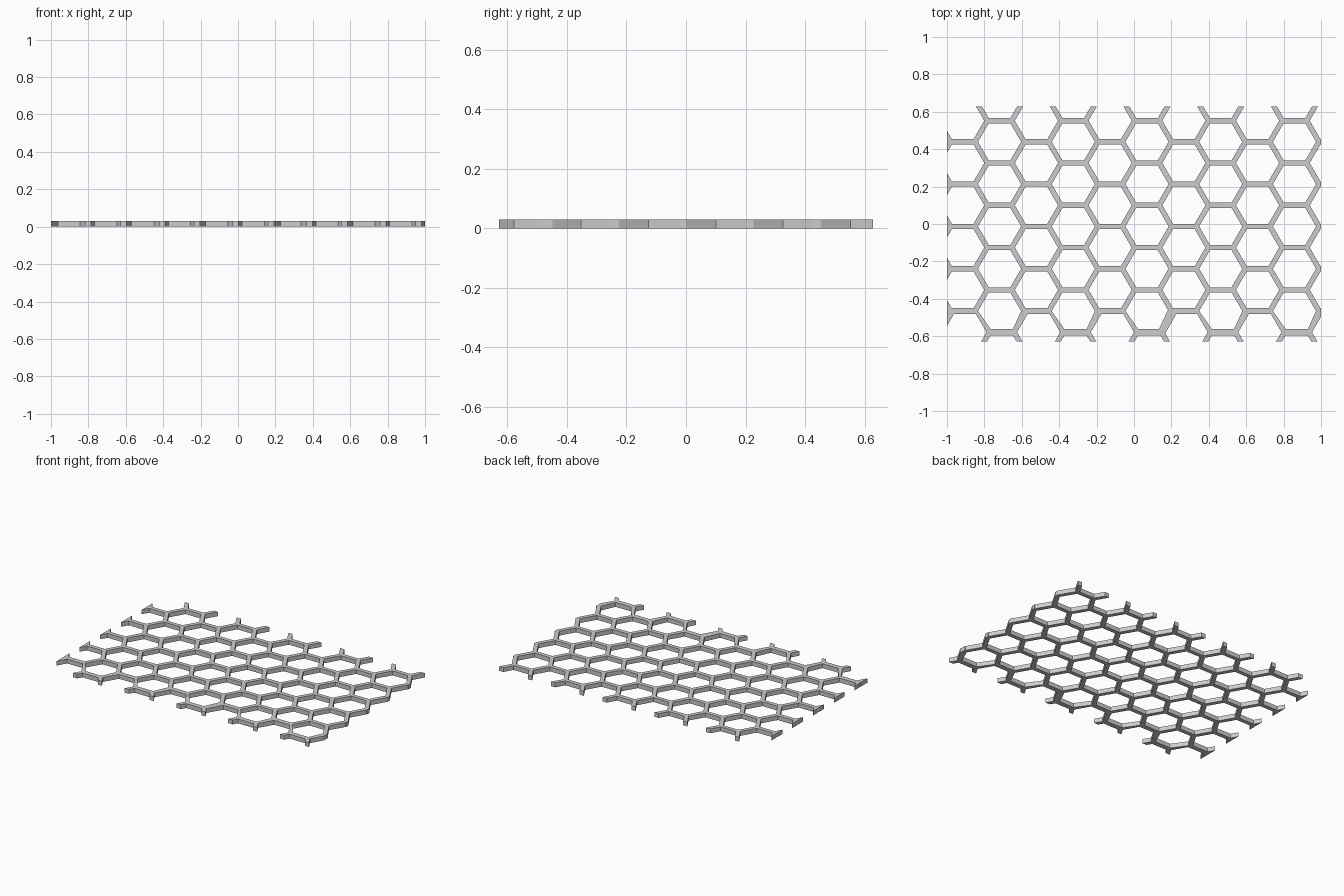
import bpy
import bmesh
from math import cos, sin, radians, sqrt
from mathutils import Vector

cube = bpy.data.objects.get("Cube")
if cube:
    bpy.data.objects.remove(cube, do_unlink=True)

SIDE = 0.1314                        # hexagon side, measured on strut centre lines
PITCH = 0.2262                       # vertical spacing of cells
SQUASH = PITCH / (SIDE * sqrt(3))    # cells are very slightly flattened
STRUT = 0.028                        # strut width
HEIGHT = 0.03
HALF_X, HALF_Y = 1.0, 0.628
RIGHT_COLUMN, TOP_BAR = 0.858, 0.5525
FRONT_SHIFT = 0.012                  # sideways offset of the frontmost row


def hexagon(center, radius):
    angles = [radians(60 * k) for k in range(6)]
    return [center + Vector((radius * cos(a), radius * sin(a) * SQUASH, 0)) for a in angles]


def thicken(points, side, extra):
    """Push one side of an inner hexagon inward, sliding along its neighbours."""
    a, b = side, (side + 1) % 6
    step = extra / sin(radians(60))
    move_a = (points[a - 1] - points[a]).normalized() * step
    move_b = (points[(b + 1) % 6] - points[b]).normalized() * step
    points[a] += move_a
    points[b] += move_b


def add_cell(bm, center, column):
    outer = hexagon(center, SIDE)
    inner = hexagon(center, SIDE - STRUT / sqrt(3))
    # Heavier horizontal bars along the front edge
    for side in (1, 4):
        if outer[side].y < -0.45:
            thicken(inner, side, 0.003)
    # One heavier diagonal strut near the front edge
    if -0.6 < center.y < -0.45:
        if column == 4:
            thicken(inner, 5, 0.006)
        elif column == 3:
            thicken(inner, 2, 0.006)
    # The frontmost row sits slightly to one side
    cut_cell = center.y < -0.55
    for p in inner:
        if cut_cell or p.y < -0.5:
            p.x += FRONT_SHIFT
    for p in outer:
        if p.y < -0.5:
            p.x += FRONT_SHIFT
    vo = [bm.verts.new(p) for p in outer]
    vi = [bm.verts.new(p) for p in inner]
    for k in range(6):
        n = (k + 1) % 6
        bm.faces.new((vo[k], vo[n], vi[n], vi[k]))


# Tile hexagonal rings over the whole sheet
bm = bmesh.new()
for column in range(-1, 11):
    x = RIGHT_COLUMN - column * 1.5 * SIDE
    for row in range(-1, 7):
        y = TOP_BAR - (row + 0.5 * (column % 2 == 0)) * PITCH
        add_cell(bm, Vector((x, y, 0)), column)
bmesh.ops.remove_doubles(bm, verts=bm.verts, dist=0.0005)

# Trim to the rectangular outline
for co, no in (((HALF_X, 0, 0), (1, 0, 0)), ((-HALF_X, 0, 0), (-1, 0, 0)),
               ((0, HALF_Y, 0), (0, 1, 0)), ((0, -HALF_Y, 0), (0, -1, 0))):
    geom = bm.verts[:] + bm.edges[:] + bm.faces[:]
    bmesh.ops.bisect_plane(bm, geom=geom, dist=1e-5, plane_co=co, plane_no=no, clear_outer=True)

# Drop the loose slivers left in the corners
slivers = []
for face in bm.faces:
    mid = face.calc_center_median()
    if mid.x < -0.94 and abs(mid.y) > 0.55:
        slivers.append(face)
bmesh.ops.delete(bm, geom=slivers, context='FACES')

# Give the sheet its thickness
result = bmesh.ops.extrude_face_region(bm, geom=bm.faces[:], use_keep_orig=True)
top = [v for v in result["geom"] if isinstance(v, bmesh.types.BMVert)]
bmesh.ops.translate(bm, verts=top, vec=(0, 0, HEIGHT))
bmesh.ops.recalc_face_normals(bm, faces=bm.faces[:])

mesh = bpy.data.meshes.new("honeycomb_grille")
bm.to_mesh(mesh)
bm.free()
grille = bpy.data.objects.new("honeycomb_grille", mesh)
bpy.context.collection.objects.link(grille)

# Plain grey
grey = bpy.data.materials.new("light grey")
grey.use_nodes = True
color = (0.604, 0.604, 0.604, 1)
grey.diffuse_color = color
grey.node_tree.nodes["Principled BSDF"].inputs["Base Color"].default_value = color
mesh.materials.append(grey)
